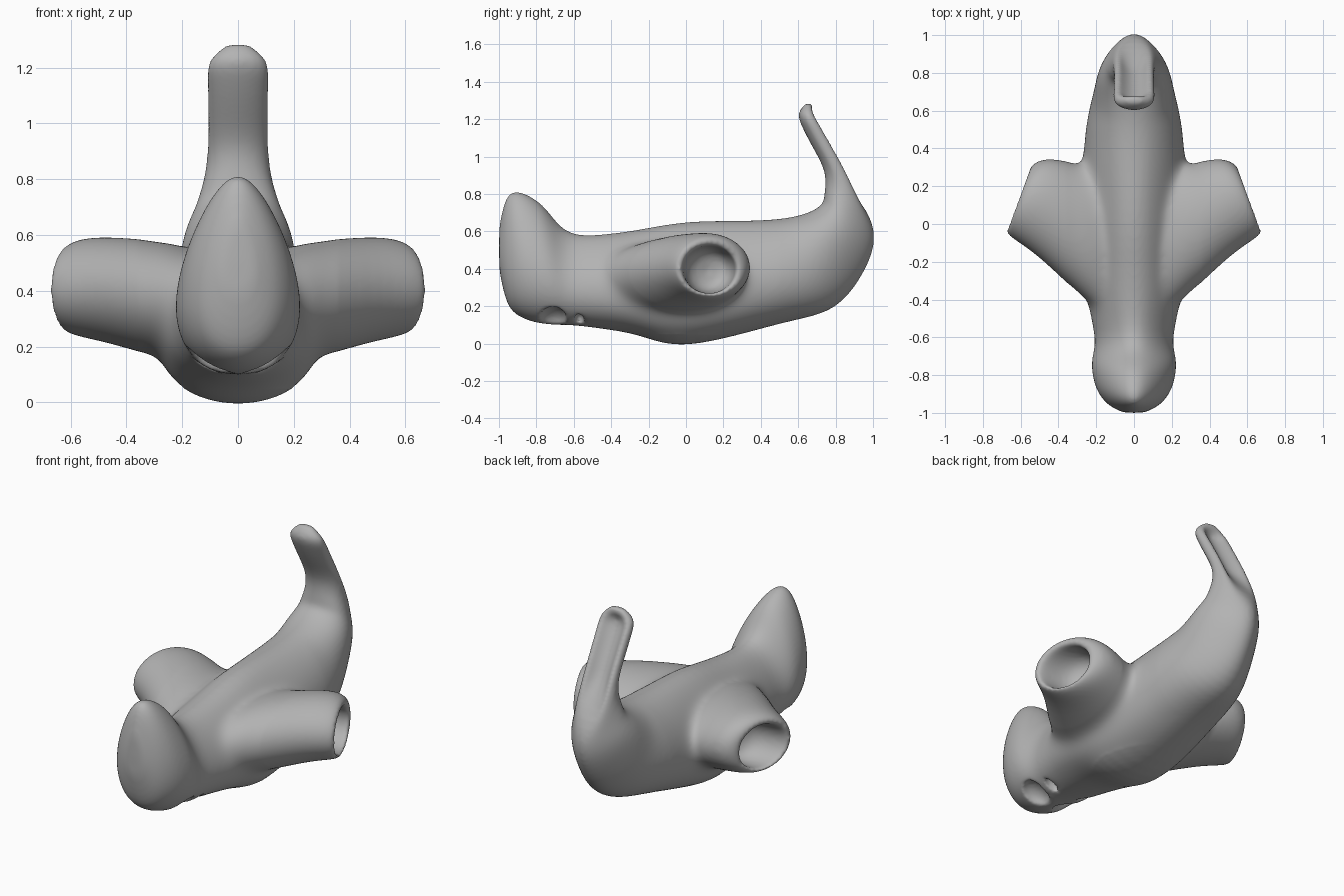
import bpy, bmesh, math

if "Cube" in bpy.data.objects:
    bpy.data.objects.remove(bpy.data.objects["Cube"])


def loft(name, rings, levels):
    """Closed skin through rings of points, capped and subdivided."""
    bm = bmesh.new()
    loops = [[bm.verts.new(p) for p in ring] for ring in rings]
    n = len(loops[0])
    for a, b in zip(loops, loops[1:]):
        for i in range(n):
            j = (i + 1) % n
            bm.faces.new((a[i], a[j], b[j], b[i]))
    bm.faces.new(loops[0][::-1])
    bm.faces.new(loops[-1])
    bmesh.ops.recalc_face_normals(bm, faces=bm.faces)
    mesh = bpy.data.meshes.new(name)
    bm.to_mesh(mesh)
    bm.free()
    ob = bpy.data.objects.new(name, mesh)
    bpy.context.collection.objects.link(ob)
    ob.modifiers.new("Round", 'SUBSURF').levels = levels
    return ob


def smooth_rows(rows, steps=3):
    """Catmull-Rom interpolation between the key sections."""
    keys = [rows[0]] + list(rows) + [rows[-1]]
    out = []
    for k in range(len(rows) - 1):
        for s in range(steps):
            t = s / steps
            out.append([b + t / 2 * (c - a + t * (2 * a - 5 * b + 4 * c - d
                        + t * (3 * (b - c) + d - a)))
                        for a, b, c, d in zip(*keys[k:k + 4])])
    return out + [rows[-1]]


def body_ring(by, bz, ty, tz, w, n=32):
    """Section from belly to back: egg shaped in front, hollowed behind on the tail."""
    egg = min(.3, .35 - .4 * by)
    if by > .7:  # pointed keel at the rear
        egg = max(-.3, .07 - 1.7 * (by - .7))
    groove = .6 * max(0, min(1, (bz - .68) / .2, (1.27 - bz) / .06))
    if bz > .62:
        egg *= 1 - min(1, (bz - .62) / .2)
    ring = []
    for i in range(n):
        t = 2 * math.pi * i / n
        u = 0.5 - 0.5 * math.cos(t)
        x = w * math.sin(t) * (1 + egg * math.cos(t))
        if math.cos(t) > 0:
            u += groove * max(0, 1 - (math.sin(t) / 0.75) ** 2)
        ring.append((x, by + (ty - by) * u, bz + (tz - bz) * u))
    return ring


def pod_ring(fx, fy, kx, ky, z0, z1, n=20):
    """Slanted ellipse between a front point and a rear point."""
    ring = []
    for i in range(n):
        t = 2 * math.pi * i / n
        u = 0.5 - 0.5 * math.cos(t)
        ring.append((fx + (kx - fx) * u, fy + (ky - fy) * u,
                     (z0 + z1) / 2 + (z1 - z0) / 2 * math.sin(t)))
    return ring


# Head, trunk and upturned tail: belly y z, back y z, half width
body_keys = (
    (-1.0, .40, -1.0, .62, .05),
    (-.95, .20, -.96, .78, .135),
    (-.85, .125, -.89, .812, .195),
    (-.72, .10, -.77, .745, .217),
    (-.58, .095, -.62, .59, .20),
    (-.30, .055, -.35, .595, .26),
    (0, -.012, 0, .652, .285),
    (.50, .105, .40, .66, .26),
    (.80, .195, .60, .685, .215),
    (.97, .42, .715, .735, .175),
    (1.005, .62, .74, .80, .135),
    (.91, .87, .738, .93, .109),
    (.785, 1.10, .65, 1.10, .109),
    (.71, 1.22, .60, 1.22, .105),
    (.67, 1.285, .64, 1.285, .035))
body = loft("body", [body_ring(*r) for r in smooth_rows(body_keys)], 1)

# Hollow side pods: front x y, rear x y, bottom and top; the last rings line the socket
pods = loft("side_pods", [pod_ring(*r) for r in (
    (.08, -.56, .08, .34, .13, .54),
    (.25, -.42, .25, .31, .145, .58),
    (.50, -.175, .41, .35, .21, .597),
    (.62, -.095, .495, .345, .23, .592),
    (.682, -.05, .548, .31, .25, .565),
    (.668, -.02, .56, .265, .27, .525),
    (.60, -.015, .49, .265, .265, .525),
    (.43, 0, .35, .22, .28, .50))], 2)
pods.modifiers.new("Mirror", 'MIRROR')
pods.hide_render = True


# Openings under the head
def socket_cutter(name, side, y, size):
    bpy.ops.mesh.primitive_uv_sphere_add(
        segments=24, ring_count=12, location=(.11 * side, y, .14),
        rotation=(0, math.radians(-32) * side, 0))
    ob = bpy.context.object
    ob.name = name
    ob.scale = size
    ob.hide_render = True
    return ob


cutters = [socket_cutter("head_socket_cutter", s, y, size) for s in (-1, 1)
           for y, size in ((-.71, (.09, .07, .05)), (-.57, (.05, .025, .03)))]


def apply_modifiers(ob):
    bpy.context.view_layer.objects.active = ob
    for m in list(ob.modifiers):
        bpy.ops.object.modifier_apply(modifier=m.name)


# Fuse everything into one smooth skin
for ob, op in [(pods, 'UNION')] + [(c, 'DIFFERENCE') for c in cutters]:
    m = body.modifiers.new(op, 'BOOLEAN')
    m.operation, m.object, m.solver = op, ob, 'EXACT'
skin = body.modifiers.new("Skin", 'REMESH')
skin.mode, skin.voxel_size, skin.use_smooth_shade = 'VOXEL', .011, True
blend = body.modifiers.new("Blend", 'SMOOTH')
blend.factor, blend.iterations = .5, 6
apply_modifiers(body)
for ob in [pods] + cutters:
    bpy.data.objects.remove(ob)

# Soft fillet where the pods grow out of the trunk
roots = body.vertex_groups.new(name="pod_roots")
for v in body.data.vertices:
    x, y, z = abs(v.co.x), v.co.y, v.co.z
    weight = min(1, (x - .08) / .08, (.36 - x) / .05, (y + .56) / .1, (.5 - y) / .1)
    if weight > 0 and z > .05:
        roots.add([v.index], weight, 'REPLACE')
fillet = body.modifiers.new("Fillet", 'SMOOTH')
fillet.factor, fillet.iterations, fillet.vertex_group = .5, 120, "pod_roots"
apply_modifiers(body)

# Mid grey
grey = bpy.data.materials.new("grey")
grey.diffuse_color = (.45, .45, .45, 1)
grey.use_nodes = True
grey.node_tree.nodes["Principled BSDF"].inputs["Base Color"].default_value = grey.diffuse_color
body.data.materials.clear()
body.data.materials.append(grey)
